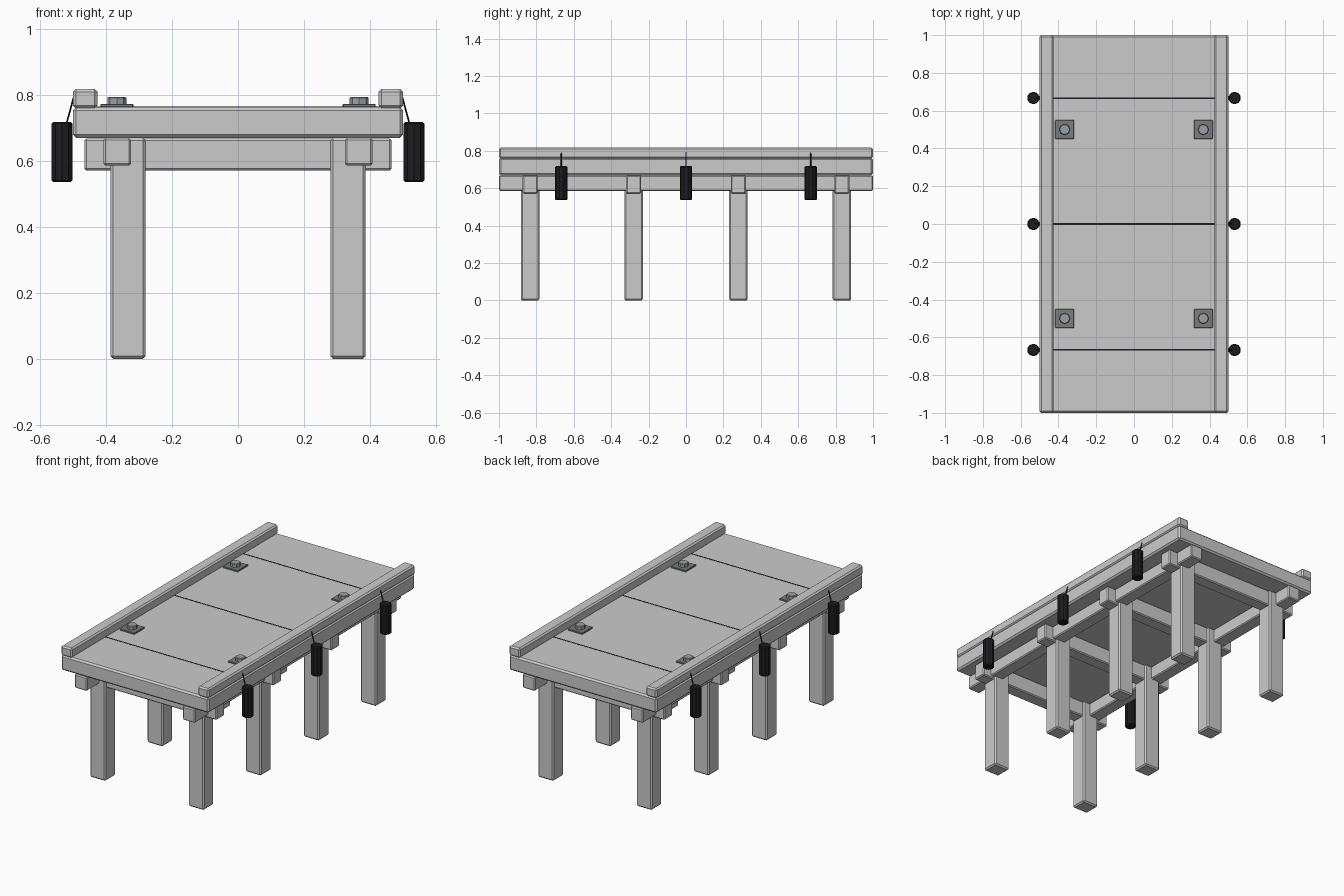
import bpy, bmesh
from mathutils import Vector

if "Cube" in bpy.data.objects:
    bpy.data.objects.remove(bpy.data.objects["Cube"])


def material(name, rgb):
    m = bpy.data.materials.new(name)
    m.diffuse_color = (*rgb, 1)
    m.use_nodes = True
    m.node_tree.nodes["Principled BSDF"].inputs["Base Color"].default_value = m.diffuse_color
    return m


RUBBER = material("black_rubber", (0.012, 0.012, 0.014))
STEEL = material("bolt_steel", (0.32, 0.37, 0.41))
PLATE = material("plate_steel", (0.2, 0.21, 0.2))


def finish(name, bm, bevel, mat):
    if bevel:
        sharp = [e for e in bm.edges if e.calc_face_angle(0) > 1.0]
        bmesh.ops.bevel(bm, geom=sharp, offset=bevel, segments=1, affect='EDGES')
    me = bpy.data.meshes.new(name)
    bm.to_mesh(me)
    bm.free()
    ob = bpy.data.objects.new(name, me)
    bpy.context.collection.objects.link(ob)
    if mat:
        me.materials.append(mat)
    return ob


def box(name, center, size, bevel=0.0, mat=None):
    bm = bmesh.new()
    bmesh.ops.create_cube(bm, size=1)
    bmesh.ops.scale(bm, vec=size, verts=bm.verts)
    bmesh.ops.translate(bm, vec=center, verts=bm.verts)
    return finish(name, bm, bevel, mat)


def rod(name, a, b, radius, sides, bevel=0.0, mat=None):
    a, b = Vector(a), Vector(b)
    bm = bmesh.new()
    bmesh.ops.create_cone(bm, cap_ends=True, segments=sides, radius1=radius,
                          radius2=radius, depth=(b - a).length)
    turn = Vector((0, 0, 1)).rotation_difference(b - a).to_matrix()
    bmesh.ops.rotate(bm, matrix=turn, verts=bm.verts)
    bmesh.ops.translate(bm, vec=(a + b) / 2, verts=bm.verts)
    return finish(name, bm, bevel, mat)


# deck slab and its dark seams
box("deck_slab", (0, 0, 0.716), (1.0, 2.0, 0.094), 0.01)
for i, y in enumerate((-0.667, 0, 0.667)):
    box(f"deck_seam_{i}", (0, y, 0.7625), (0.9, 0.008, 0.003), 0, RUBBER)

# cross beams under the deck
pile_rows = (-0.833, -0.28, 0.28, 0.833)
for i, y in enumerate(pile_rows):
    box(f"cross_beam_{i}", (0, y, 0.619), (0.93, 0.08, 0.098), 0.006)

for side, s in (("left", -1), ("right", 1)):
    # kerb and long stringer
    box(f"{side}_kerb", (s * 0.463, 0, 0.788), (0.074, 2.0, 0.06), 0.009)
    box(f"{side}_stringer", (s * 0.366, 0, 0.627), (0.083, 2.0, 0.084), 0.006)
    # piles
    for i, y in enumerate(pile_rows):
        box(f"{side}_pile_{i}", (s * 0.333, y, 0.335), (0.106, 0.1, 0.67), 0.008)
    # bolted anchor plates
    for i, y in enumerate((-0.5, 0.5)):
        x = s * 0.367
        box(f"{side}_plate_{i}", (x, y, 0.766), (0.1, 0.1, 0.012), 0.002, PLATE)
        rod(f"{side}_bolt_{i}", (x, y, 0.768), (x, y, 0.793), 0.029, 8, 0.003, STEEL)
    # hanging fenders and their ropes
    for i, y in enumerate((-0.667, 0, 0.667)):
        x = s * 0.533
        rod(f"{side}_fender_{i}", (x, y, 0.536), (x, y, 0.718), 0.033, 10, 0.005, RUBBER)
        rod(f"{side}_rope_{i}", (s * 0.52, y, 0.71), (s * 0.497, y, 0.795), 0.003, 6, 0, RUBBER)
